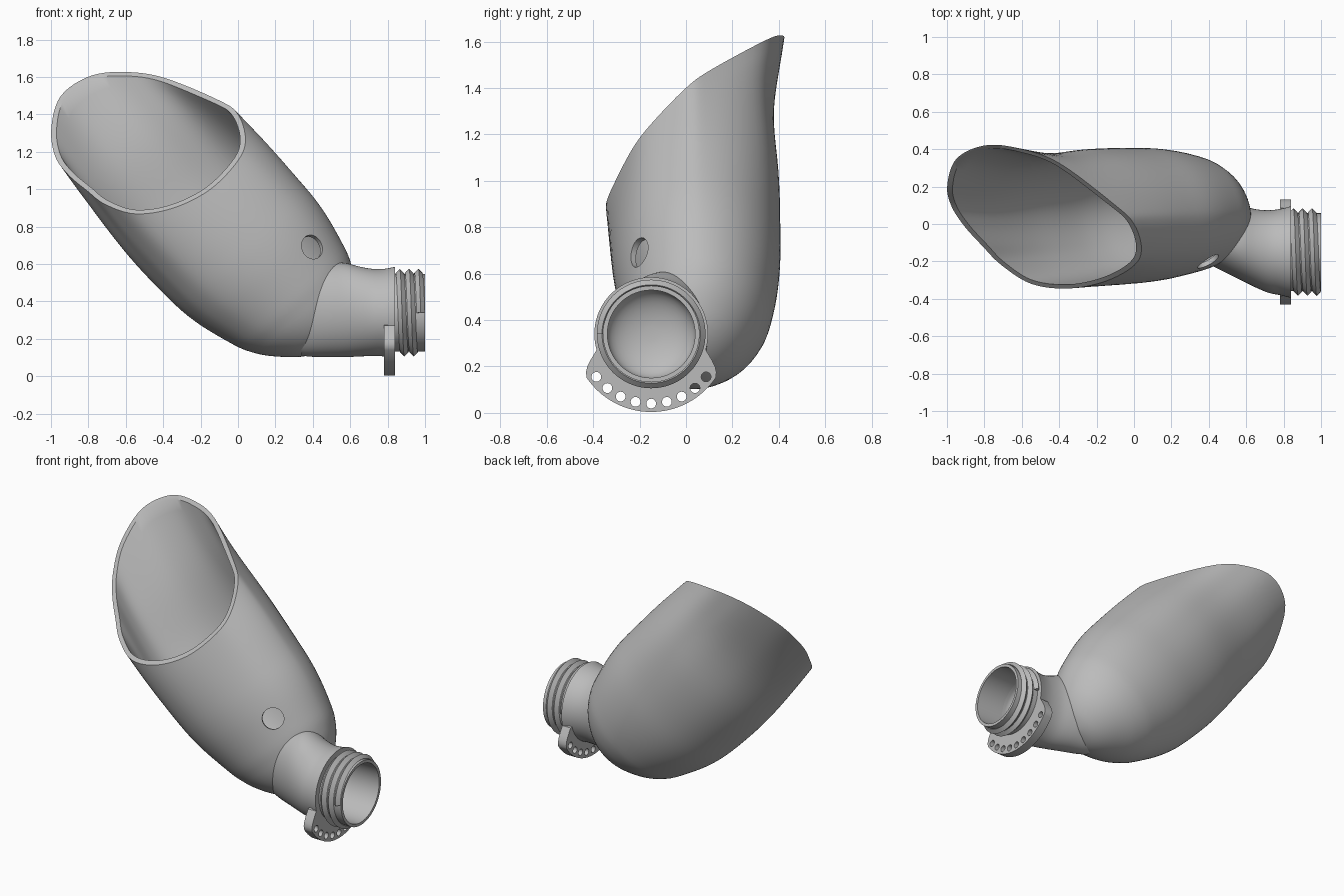
import bpy, bmesh
from math import atan2, cos, sin, pi, radians, sqrt
from mathutils import Matrix, Vector

if "Cube" in bpy.data.objects:
    bpy.data.objects.remove(bpy.data.objects["Cube"])

grey = bpy.data.materials.new("plain grey")
grey.use_nodes = True
grey.diffuse_color = (0.5, 0.5, 0.5, 1)
grey.node_tree.nodes["Principled BSDF"].inputs["Base Color"].default_value = grey.diffuse_color


def add_object(name, data):
    obj = bpy.data.objects.new(name, data)
    bpy.context.collection.objects.link(obj)
    data.materials.append(grey)
    return obj


def finish(obj, angle=35):
    """Apply modifiers and shade."""
    bpy.ops.object.select_all(action='DESELECT')
    obj.select_set(True)
    bpy.context.view_layer.objects.active = obj
    bpy.ops.object.convert(target='MESH')
    bpy.ops.object.shade_smooth_by_angle(angle=radians(angle))


def cut(obj, cutter):
    cutter.hide_render = True
    mod = obj.modifiers.new("cut", 'BOOLEAN')
    mod.operation, mod.object, mod.solver = 'DIFFERENCE', cutter, 'EXACT'


def loft(name, rings, closed_tube=False):
    """Bridge rings of equal length; cap both ends unless the tube loops round."""
    bm = bmesh.new()
    loops = [[bm.verts.new(p) for p in ring] for ring in rings]
    pairs = list(zip(loops, loops[1:]))
    if closed_tube:
        pairs.append((loops[-1], loops[0]))
    for a, b in pairs:
        for i in range(len(a)):
            j = (i + 1) % len(a)
            bm.faces.new((a[i], a[j], b[j], b[i]))
    if not closed_tube:
        bm.faces.new(loops[0])
        bm.faces.new(loops[-1])
    bmesh.ops.recalc_face_normals(bm, faces=bm.faces)
    mesh = bpy.data.meshes.new(name)
    bm.to_mesh(mesh)
    bm.free()
    return add_object(name, mesh)


def catmull(p0, p1, p2, p3, f):
    return [0.5 * (2*b + (c - a)*f + (2*a - 5*b + 4*c - d)*f*f + (3*b - a - 3*c + d)*f**3)
            for a, b, c, d in zip(p0, p1, p2, p3)]


# Body frame: "along" runs up the limb, "across" lies square to it in the xz plane
ALONG, ACROSS = Vector((-0.66, 0, 0.75)), Vector((0.75, 0, 0.66))
START, WALL = -0.2, 0.03

# Sections: distance along, across low / high, y front / back
SECTIONS = [(-0.2, .49, .51, .03, .05), (-.17, .365, .645, -.1, .15),
            (-.09, .258, .755, -.185, .252), (.054, .138, .852, -.245, .343),
            (.2, .075, .897, -.28, .38), (.4, .02, .932, -.315, .4),
            (.6, 0, .938, -.333, .4), (.9, 0, .935, -.345, .388),
            (1.3, .04, .91, -.347, .355), (1.8, .1, .85, -.345, .39)]

# Rim of the socket opening (x, y, z)
RIM = [(0, 0, 1.403), (-.1, .1, 1.477), (-.4, .325, 1.6), (-.62, .405, 1.63), (-.8, .42, 1.605),
       (-.95, .35, 1.5), (-1, .21, 1.33), (-.98, .1, 1.18), (-.91, -.01, 1.08),
       (-.81, -.12, .995), (-.71, -.22, .92), (-.55, -.32, .87), (-.35, -.345, .9),
       (-.15, -.305, 1.0), (0, -.222, 1.155), (.04, -.13, 1.27)]
RIM_CENTRE = Vector((-.48, .04, 1.25))


def section(q, angle, inset):
    """Ellipse point (across, y) where q is the root of distance from the tip."""
    keys = [sqrt(max(s[0] - START, 0)) for s in SECTIONS]
    k = max(i for i in range(len(keys) - 1) if keys[i] <= q + 1e-9)
    f = (q - keys[k]) / (keys[k + 1] - keys[k])
    get = lambda i: SECTIONS[min(max(i, 0), len(SECTIONS) - 1)]
    _, lo, hi, front, back = catmull(get(k - 1), get(k), get(k + 1), get(k + 2), f)
    return Vector(((lo + hi) / 2 + ((hi - lo) / 2 - inset) * cos(angle),
                   (front + back) / 2 + ((back - front) / 2 - inset) * sin(angle)))


def body_column(rim, inset, rows=44):
    """Line from the tip to a rim point; an inset moves it to the inside of the wall."""
    r = Vector(rim)
    angle = atan2((r.y - .03) / .38, (r.dot(ACROSS) - .49) / .45)
    r += (RIM_CENTRE - r).normalized() * inset
    q_tip, q_rim = sqrt(inset), sqrt(r.dot(ALONG) - START)
    shift = Vector((r.dot(ACROSS), r.y)) - section(q_rim, angle, inset)
    column = []
    for i in range(rows + 1):
        w = i / rows
        q = q_tip + (q_rim - q_tip) * w
        p = section(q, angle, inset) + shift * w**4
        point = ALONG * (START + q * q) + ACROSS * p.x
        point.y = p.y
        column.append(point)
    return column


n = len(RIM)
rim_points = [catmull(RIM[i - 1], RIM[i], RIM[(i + 1) % n], RIM[(i + 2) % n], f / 6)
              for i in range(n) for f in range(6)]
outer, inner = (list(zip(*[body_column(p, inset) for p in rim_points])) for inset in (0, WALL))

# Socket body with its wall, and a solid plug used to trim the neck
body = loft("socket_body", outer + inner[::-1])
plug = loft("body_plug", outer)

# Round port through the front wall
bpy.ops.mesh.primitive_cylinder_add(vertices=40, radius=.065, depth=.24, location=(.395, -.2, .69))
port = bpy.context.object
port.name = "port_cutter"
port.rotation_euler = Vector((.45, -.83, .35)).to_track_quat('Z', 'Y').to_euler()
cut(body, port)
finish(body)

# Neck: lofted out to a round end, with a bowl-shaped bore
CY, CZ, SIDES = -.15, .34, 72


def oval(x, cy, cz, ry, rz):
    return [(x, cy + ry * cos(2*pi*i/SIDES), cz + rz * sin(2*pi*i/SIDES)) for i in range(SIDES)]


def circle(x, r):
    return oval(x, CY, CZ, r, r)


ovals = [(.34, -.03, .35, .15, .24), (.4, -.045, .352, .17, .248), (.5, -.075, .354, .19, .252),
         (.57, -.1, .354, .2, .252), (.65, -.13, .346, .209, .24), (.72, -.147, .341, .221, .233),
         (.78, CY, CZ, .23, .234), (.84, CY, CZ, .245, .245)]
last = len(ovals) - 1
fine = [catmull(ovals[max(i - 1, 0)], ovals[i], ovals[i + 1], ovals[min(i + 2, last)], f / 4)
        for i in range(last) for f in range(4)] + [ovals[last]]
bowl = [circle(.78 - .1 * sin(a * pi / 20), .19 * cos(a * pi / 20)) for a in range(10)]
neck = loft("neck", [oval(*o) for o in fine] + [circle(.84, .19)] + bowl)
cut(neck, plug)
finish(neck)

# Spout tube
spout = loft("spout", [circle(.8, .208), circle(1, .208), circle(1, .189), circle(.8, .189)],
             closed_tube=True)
finish(spout)

# Places a shape drawn about local z onto the spout axis
ON_AXIS = Matrix(((0, 0, 1, 0), (1, 0, 0, CY), (0, 1, 0, CZ), (0, 0, 0, 1)))


def add_spline(curve, points, cyclic):
    spline = curve.splines.new('POLY')
    spline.points.add(len(points) - 1)
    for sp, p in zip(spline.points, points):
        sp.co = (*p, 1)
    spline.use_cyclic_u = cyclic


# Screw thread: a helix with a diamond section, half sunk in the tube
PITCH, TURNS = .05, 2.5
thread_curve = bpy.data.curves.new("screw_thread", 'CURVE')
thread_curve.dimensions, thread_curve.twist_mode = '3D', 'Z_UP'
thread_curve.bevel_depth, thread_curve.bevel_resolution = .022, 0
thread_curve.use_fill_caps = True
steps = int(SIDES * TURNS)
add_spline(thread_curve, [(.212 * cos(2*pi*i/SIDES), .212 * sin(2*pi*i/SIDES),
                           .852 + PITCH * i / SIDES) for i in range(steps + 1)], False)
thread = add_object("screw_thread", thread_curve)
thread.matrix_world = ON_AXIS
finish(thread)

# Crescent flange with nine holes, drawn flat and extruded
flange_curve = bpy.data.curves.new("hole_flange", 'CURVE')
flange_curve.dimensions, flange_curve.fill_mode, flange_curve.extrude = '2D', 'BOTH', .03


def arc(r, start, end, count, cx=0, cy=0):
    angles = [radians(start + (end - start) * i / count) for i in range(count + 1)]
    return [(cx + r * cos(a), cy + r * sin(a), 0) for a in angles]


right_end = [(.281, -.165, 0), (.276, -.142, 0), (.263, -.115, 0), (.236, -.07, 0)]
left_end = [(-x, y, z) for x, y, z in reversed(right_end)]
add_spline(flange_curve, arc(.336, -146, -34, 44) + right_end
           + arc(.2, -17, -163, 40) + left_end, True)
for k in range(9):
    a = radians(-90 + (k - 4) * 13)
    add_spline(flange_curve, arc(.021, 0, 345, 23, .3 * cos(a), .3 * sin(a)), True)
flange = add_object("hole_flange", flange_curve)
flange.matrix_world = Matrix.Translation((.81, 0, 0)) @ ON_AXIS
finish(flange)

for helper in (plug, port):
    bpy.data.objects.remove(helper)
